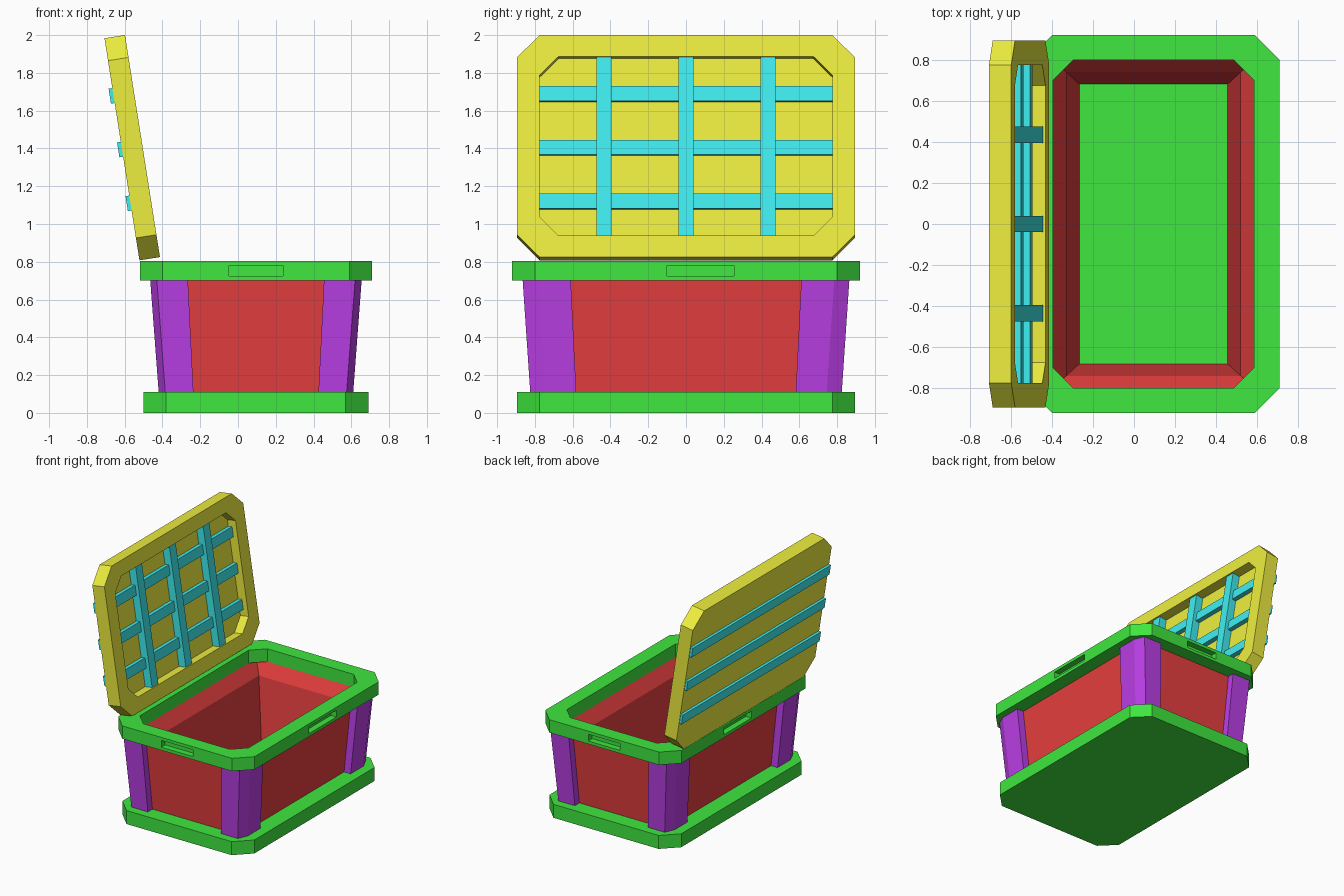
import bpy, bmesh, math
from mathutils import Matrix

if "Cube" in bpy.data.objects:
    bpy.data.objects.remove(bpy.data.objects["Cube"])

CX = 0.095  # centre of the box in x
COLORS = {"green": (0.05, 0.8, 0.05, 1), "red": (0.8, 0.05, 0.05, 1),
          "purple": (0.5, 0.05, 0.8, 1), "yellow": (0.85, 0.85, 0.05, 1),
          "teal": (0.05, 0.85, 0.87, 1)}
MATS = {}
for n, c in COLORS.items():
    MATS[n] = bpy.data.materials.new(n)
    MATS[n].diffuse_color = c


def octagon(hx, hy, c):
    return [(hx - c, -hy), (hx, -hy + c), (hx, hy - c), (hx - c, hy),
            (c - hx, hy), (-hx, hy - c), (-hx, c - hy), (c - hx, -hy)]


def rect(hx, hy):
    return [(hx, -hy), (hx, hy), (-hx, hy), (-hx, -hy)]


def loft(name, color, rings, ring_shape=False, matrix=Matrix.Translation((CX, 0, 0))):
    """Skin (points, z) rings; ring_shape joins last to first, otherwise ends are capped."""
    bm = bmesh.new()
    loops = [[bm.verts.new((x, y, z)) for x, y in pts] for pts, z in rings]
    pairs = list(zip(loops, loops[1:]))
    if ring_shape:
        pairs.append((loops[-1], loops[0]))
    else:
        bm.faces.new(loops[0])
        bm.faces.new(loops[-1])
    for a, b in pairs:
        for i in range(len(a)):
            j = (i + 1) % len(a)
            bm.faces.new((a[i], a[j], b[j], b[i]))
    bm.transform(matrix)
    bmesh.ops.recalc_face_normals(bm, faces=bm.faces)
    me = bpy.data.meshes.new(name)
    bm.to_mesh(me)
    bm.free()
    ob = bpy.data.objects.new(name, me)
    bpy.context.collection.objects.link(ob)
    me.materials.append(MATS[color])
    return ob


def frame(name, color, outer, inner, z0, z1, **kw):
    return loft(name, color, [(outer, z0), (outer, z1), (inner, z1), (inner, z0)], True, **kw)


# base plate
base = octagon(0.595, 0.895, 0.12)
loft("base", "green", [(base, 0), (base, 0.11)])

# tapered walls with a flared inner lip
loft("walls", "red", [(rect(0.455, 0.765), 0.10), (rect(0.50, 0.81), 0.71), (rect(0.49, 0.80), 0.70),
                      (rect(0.425, 0.74), 0.60), (rect(0.36, 0.68), 0.10)], True)


# corner posts, L-shaped with a cut corner
def post_profile(hx, hy, wx, wy, sx, sy, t=0.062):
    pts = [(hx - wx, hy), (hx - 0.035, hy), (hx, hy - 0.08), (hx, hy - wy),
           (hx - t, hy - wy), (hx - t, hy - t), (hx - wx, hy - t)]
    return [(x * sx, y * sy) for x, y in pts]


for sx, side in ((-1, "left"), (1, "right")):
    for sy, end in ((-1, "front"), (1, "back")):
        loft(f"{end}_{side}_post", "purple",
             [(post_profile(0.512, 0.822, 0.183, 0.243, sx, sy), 0.07),
              (post_profile(0.561, 0.866, 0.20, 0.255, sx, sy), 0.72)])

# top rim with a recessed grip slot on each side
rim = frame("rim", "green", octagon(0.615, 0.92, 0.12), octagon(0.49, 0.80, 0.10), 0.70, 0.805)
slots = [(CX, s * 0.92, 0.143, 0.05) for s in (-1, 1)]
slots += [(CX + s * 0.615, 0.077, 0.05, 0.178) for s in (-1, 1)]
for x, y, hx, hy in slots:
    cutter = loft("slot_cutter", "green", [(rect(hx, hy), 0.725), (rect(hx, hy), 0.78)],
                  matrix=Matrix.Translation((x, y, 0)))
    cutter.hide_render = True
    mod = rim.modifiers.new("slot", "BOOLEAN")
    mod.operation = "DIFFERENCE"
    mod.solver = "EXACT"
    mod.object = cutter
    bpy.context.view_layer.objects.active = rim
    bpy.ops.object.modifier_apply(modifier=mod.name)
    bpy.data.objects.remove(cutter)

# open lid, modelled flat (inner face up) then tilted upright
tilt = (Matrix.Translation((-0.56, 0, 1.404)) @ Matrix.Rotation(math.radians(-8.95), 4, "Y")
        @ Matrix.Rotation(math.radians(90), 4, "Y"))
lid = octagon(0.595, 0.895, 0.12)
opening = octagon(0.48, 0.775, 0.10)
# stepped tray: solid outer panel with a raised border
loft("lid", "yellow", [(lid, -0.055), (lid, 0.055), (opening, 0.055), (opening, -0.02)], matrix=tilt)


def lid_bar(name, x, y, hx, hy, z0, z1):
    loft(name, "teal", [(rect(hx, hy), z0), (rect(hx, hy), z1)],
         matrix=tilt @ Matrix.Translation((x, y, 0)))


# lid lattice: cross bars poke through the outside, upright bars lie over them
for i in (-1, 0, 1):
    lid_bar(f"lid_cross_bar_{i + 2}", i * 0.288, 0, 0.04, 0.89, -0.075, 0.015)
    lid_bar(f"lid_upright_bar_{i + 2}", 0, i * 0.435, 0.485, 0.04, -0.03, 0.043)

for m in bpy.data.materials:
    if m.users and not m.is_grease_pencil:
        m.use_nodes = True
        m.node_tree.nodes["Principled BSDF"].inputs["Base Color"].default_value = m.diffuse_color
